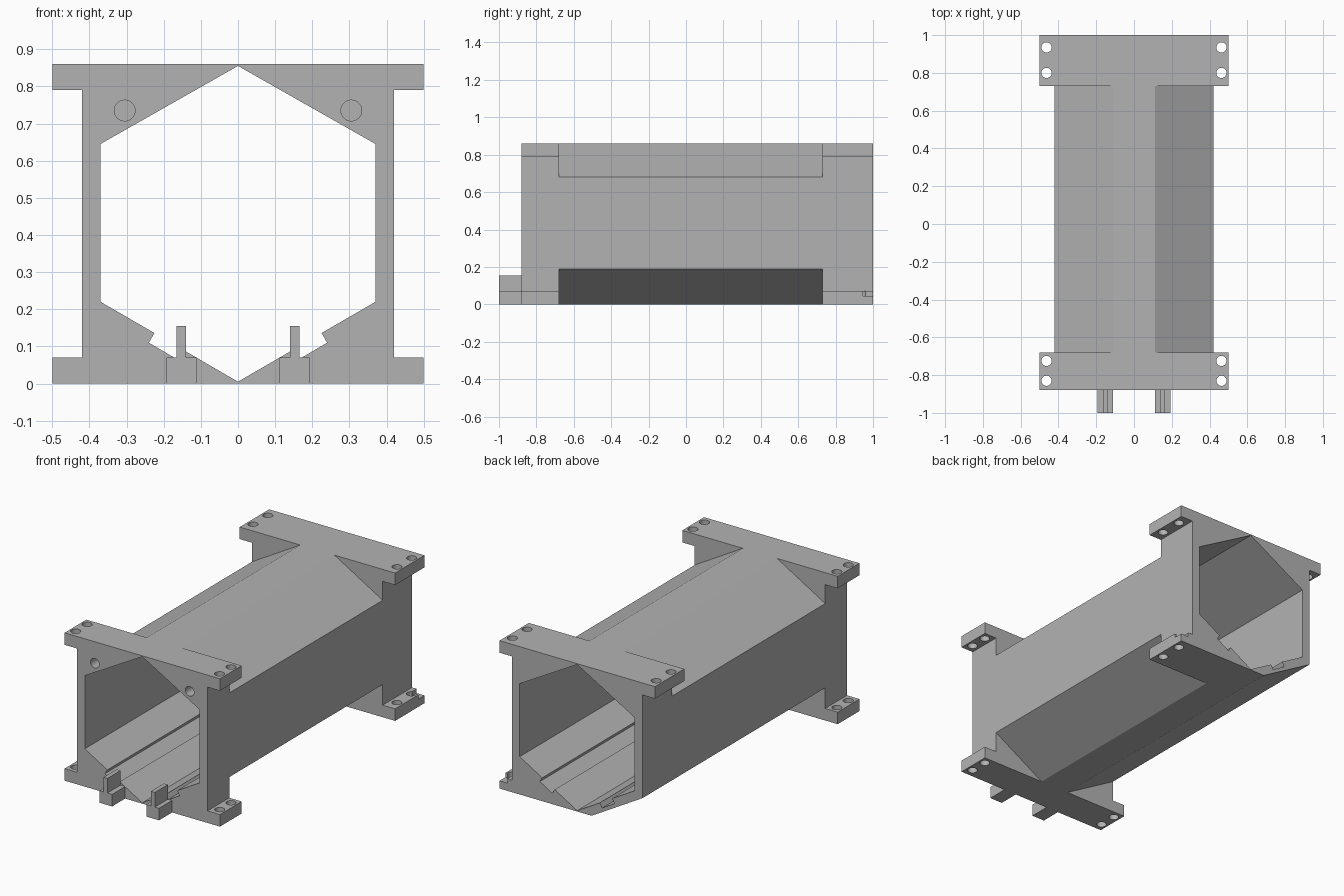
import bpy
import bmesh
from math import radians
from mathutils import Matrix, Vector

cube = bpy.data.objects.get("Cube")
if cube:
    bpy.data.objects.remove(cube, do_unlink=True)

grey = bpy.data.materials.new("plain grey")
grey.use_nodes = True
grey.diffuse_color = (0.45, 0.45, 0.45, 1)
grey.node_tree.nodes["Principled BSDF"].inputs["Base Color"].default_value = (0.45, 0.45, 0.45, 1)


def finish(name, bm):
    bmesh.ops.recalc_face_normals(bm, faces=bm.faces)
    mesh = bpy.data.meshes.new(name)
    bm.to_mesh(mesh)
    bm.free()
    mesh.materials.append(grey)
    obj = bpy.data.objects.new(name, mesh)
    bpy.context.collection.objects.link(obj)
    return obj


def prism(name, profile, y0, y1):
    """Extrude an (x, z) outline from y0 to y1."""
    bm = bmesh.new()
    face = bm.faces.new([bm.verts.new((x, y0, z)) for x, z in profile])
    ext = bmesh.ops.extrude_face_region(bm, geom=[face])
    moved = [v for v in ext["geom"] if isinstance(v, bmesh.types.BMVert)]
    bmesh.ops.translate(bm, verts=moved, vec=(0, y1 - y0, 0))
    return finish(name, bm)


def box(name, x0, x1, y0, y1, z0, z1):
    return prism(name, [(x0, z0), (x1, z0), (x1, z1), (x0, z1)], y0, y1)


def drill(name, centre, radius, depth, along_y=False):
    bm = bmesh.new()
    turn = Matrix.Rotation(radians(90 if along_y else 0), 4, "X")
    bmesh.ops.create_cone(bm, cap_ends=True, segments=32, radius1=radius, radius2=radius,
                          depth=depth, matrix=Matrix.Translation(Vector(centre)) @ turn)
    return finish(name, bm)


def cut(obj, cutters):
    """Subtract the cutters, bake the result and remove them."""
    for cutter in cutters:
        cutter.hide_render = True
        mod = obj.modifiers.new("cut", "BOOLEAN")
        mod.operation, mod.solver, mod.object = "DIFFERENCE", "EXACT", cutter
    bpy.context.view_layer.update()
    baked = bpy.data.meshes.new_from_object(
        obj.evaluated_get(bpy.context.evaluated_depsgraph_get()))
    obj.modifiers.clear()
    obj.data = baked
    for cutter in cutters:
        bpy.data.objects.remove(cutter, do_unlink=True)


def flip(points):
    return [(-x, z) for x, z in reversed(points)]


# Half outlines on +x, listed from bottom to top
slim_low = [(0.093, 0), (0.42, 0.19)]
slim_high = [(0.42, 0.68), (0.11, 0.86)]
foot_low = [(0.5, 0), (0.5, 0.07), (0.42, 0.07)]
foot_high = [(0.42, 0.79), (0.5, 0.79), (0.5, 0.86)]

# Six-sided bore with a shallow groove in each lower face
bore_side = [(0.145, 0.089), (0.16, 0.063), (0.24, 0.11), (0.225, 0.136),
             (0.37, 0.22), (0.37, 0.645)]
bore = [(0, 0.005)] + bore_side + [(0, 0.855)] + flip(bore_side)


def bore_cutter():
    return prism("bore_cutter", bore, -1.2, 1.2)


def bolt_holes(ys):
    return [drill("bolt_cutter", (side * 0.463, y, 0.43), 0.027, 1.2)
            for side in (-1, 1) for y in ys]


# Tube between the two end frames
slim = slim_low + slim_high
tube = prism("tube", slim + flip(slim), -0.68, 0.73)
cut(tube, [bore_cutter()])

# Front frame with four flanges and two blind sockets
full = foot_low + foot_high
front_frame = prism("front_frame", full + flip(full), -0.88, -0.68)
sockets = [drill("socket_cutter", (side * 0.305, -0.88, 0.735), 0.028, 0.24, True)
           for side in (-1, 1)]
cut(front_frame, [bore_cutter()] + bolt_holes((-0.725, -0.83)) + sockets)

# Back frame: the lower flange is absent on -x, and the +x one has a chipped corner
back_frame = prism("back_frame", full + flip(slim_low + foot_high), 0.73, 1.0)
chip = box("chip_cutter", 0.45, 0.6, 0.945, 1.1, 0.045, 0.1)
cut(back_frame, [bore_cutter()] + bolt_holes((0.80, 0.935)) + [chip])

# Locating tabs on the front
parts = [tube, front_frame, back_frame]
tab = [(0.11, 0), (0.192, 0), (0.192, 0.07), (0.165, 0.07),
       (0.165, 0.155), (0.14, 0.155), (0.14, 0.07), (0.11, 0.07)]
parts.append(prism("left_tab", tab, -1.0, -0.88))
parts.append(prism("right_tab", flip(tab), -1.0, -0.88))

# Smooth hole walls, crisp edges everywhere else
bpy.ops.object.select_all(action="DESELECT")
for part in parts:
    part.select_set(True)
bpy.context.view_layer.objects.active = tube
bpy.ops.object.shade_smooth_by_angle(angle=radians(25))
